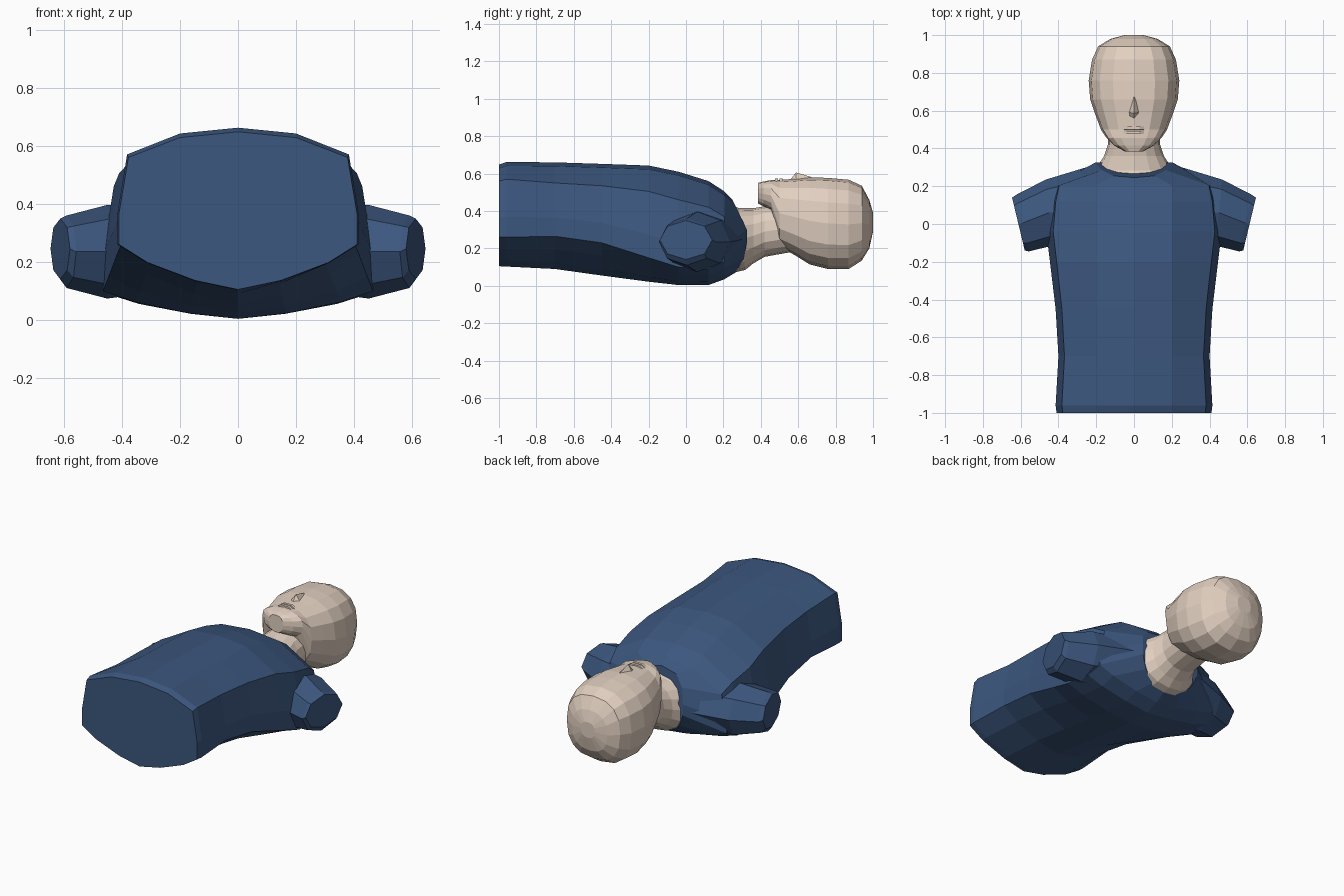
import bpy, bmesh
from math import cos, sin, pi


def material(name, rgb):
    m = bpy.data.materials.new(name)
    m.diffuse_color = (*rgb, 1)
    return m


cloth = material("blue_cloth", (0.045, 0.095, 0.21))
skin = material("skin", (0.76, 0.63, 0.53))


def loft(name, rings, mat):
    """Skin a list of equal-sized rings and cap both ends."""
    bm = bmesh.new()
    vs = [[bm.verts.new(p) for p in r] for r in rings]
    n = len(rings[0])
    for a, b in zip(vs, vs[1:]):
        for i in range(n):
            j = (i + 1) % n
            bm.faces.new((a[i], a[j], b[j], b[i]))
    bm.faces.new(vs[0])
    bm.faces.new(vs[-1])
    bmesh.ops.recalc_face_normals(bm, faces=bm.faces)
    me = bpy.data.meshes.new(name)
    bm.to_mesh(me)
    bm.free()
    me.materials.append(mat)
    ob = bpy.data.objects.new(name, me)
    bpy.context.collection.objects.link(ob)
    return ob


def mirrored(half):
    """Close a half outline (first and last points on x = 0)."""
    return half + [(-x, y, z) for x, y, z in half[-2:0:-1]]


def mix(a, b, t):
    return a + (b - a) * t


# Shirt body: y, half width, top z, upper side z, lower side z, bottom z
def body_ring(y, w, zt, zu, zl, zb):
    return mirrored([(0, y, zt), (0.2, y, zt - 0.02), (0.92 * w, y, zu),
                     (w, y, mix(zl, zu, 0.35)), (w, y, zl),
                     (0.76 * w, y, mix(zl, zb, 0.4)),
                     (0.36 * w, y, mix(zl, zb, 0.8)), (0, y, zb)])


rings = [body_ring(*s) for s in [
    (-1.0, 0.41, 0.648, 0.56, 0.26, 0.105),
    (-0.96, 0.415, 0.662, 0.57, 0.26, 0.103),
    (-0.7, 0.40, 0.66, 0.55, 0.265, 0.09),
    (-0.45, 0.415, 0.652, 0.535, 0.23, 0.055),
    (-0.2, 0.445, 0.643, 0.505, 0.15, 0.022),
    (-0.04, 0.465, 0.61, 0.46, 0.10, 0.004),
    (0.12, 0.45, 0.56, 0.42, 0.09, 0.004),
    (0.205, 0.43, 0.505, 0.37, 0.13, 0.035)]]
# Collar edge dips at the front and rises on the shoulders
rings.append(mirrored([(0, 0.245, 0.465), (0.11, 0.255, 0.445), (0.17, 0.285, 0.385),
                       (0.205, 0.325, 0.30), (0.205, 0.325, 0.23),
                       (0.17, 0.31, 0.15), (0.09, 0.29, 0.10), (0, 0.28, 0.08)]))
loft("shirt_body", rings, cloth)


# Sleeves: x, y centre, y radius, z centre, z radius, tilt of the ring
def sleeve_ring(s, x, cy, ry, cz, rz, tilt):
    pts = []
    for i in range(8):
        a = 2 * pi * i / 8
        dy = ry * cos(a)
        pts.append((s * (x + tilt * dy), cy + dy, cz + rz * sin(a) * 1.04))
    return pts


for side, s in (("left", -1), ("right", 1)):
    loft(side + "_sleeve", [sleeve_ring(s, *v) for v in [
        (0.22, 0.07, 0.24, 0.25, 0.14, 0.0),
        (0.45, 0.06, 0.175, 0.235, 0.155, 0.1),
        (0.59, 0.005, 0.15, 0.235, 0.12, 0.22),
        (0.612, 0.0, 0.14, 0.245, 0.10, 0.24)]], cloth)


# Rounded cross-sections for the neck and head
def oval(y, w, zt, zb, n=16, p=0.8, lean=0.0):
    cz, rz = (zt + zb) / 2, (zt - zb) / 2
    pts = []
    for i in range(n):
        a = 2 * pi * i / n
        c, d = cos(a), sin(a)
        zz = rz * abs(d) ** p * (1 if d > 0 else -1)
        pts.append((w * abs(c) ** p * (1 if c > 0 else -1), y + lean * zz, cz + zz))
    return pts


loft("neck", [oval(*s, p=0.9, lean=k) for s, k in [
    ((0.235, 0.21, 0.44, 0.07), -0.1),
    ((0.30, 0.198, 0.415, 0.085), -0.1),
    ((0.36, 0.158, 0.415, 0.12), 0.0),
    ((0.42, 0.138, 0.425, 0.155), 0.0),
    ((0.56, 0.138, 0.44, 0.18), 0.0)]], skin)

# Head: y, half width, face z, back z
loft("head", [oval(*s) for s in [
    (0.385, 0.05, 0.55, 0.44),
    (0.415, 0.105, 0.558, 0.425),
    (0.455, 0.145, 0.565, 0.40),
    (0.50, 0.175, 0.566, 0.21),
    (0.58, 0.205, 0.572, 0.165),
    (0.66, 0.232, 0.58, 0.115),
    (0.76, 0.24, 0.577, 0.09),
    (0.87, 0.222, 0.567, 0.09),
    (0.94, 0.19, 0.535, 0.135),
    (0.98, 0.125, 0.46, 0.20),
    (1.0, 0.05, 0.39, 0.29)]], skin)

# Nose wedge and two lips
loft("nose", [[(-0.035, 0.565, 0.55), (0, 0.56, 0.57), (0.035, 0.565, 0.55)],
              [(-0.032, 0.59, 0.56), (0, 0.588, 0.606), (0.032, 0.59, 0.56)],
              [(-0.012, 0.68, 0.57), (0, 0.67, 0.582), (0.012, 0.68, 0.57)]], skin)
for name, y in (("lower_lip", 0.484), ("upper_lip", 0.507)):
    loft(name, [[(x, y - 0.01, 0.53), (x, y - 0.008, z), (x, y + 0.008, z), (x, y + 0.01, 0.53)]
                for x, z in ((-0.06, 0.555), (-0.03, 0.574), (0.03, 0.574), (0.06, 0.555))], skin)
